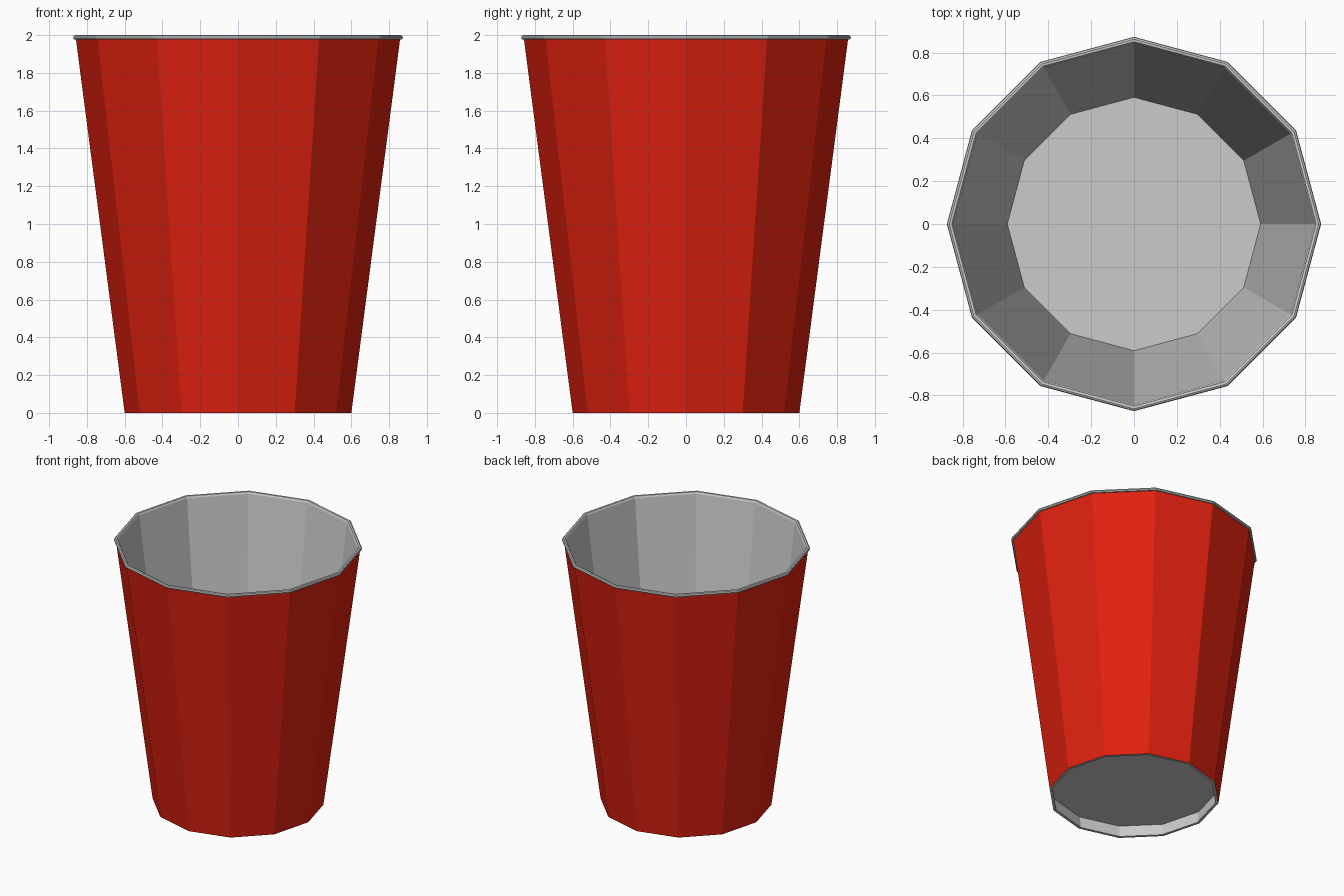
import bpy, bmesh, math

if "Cube" in bpy.data.objects:
    bpy.data.objects.remove(bpy.data.objects["Cube"])

SIDES = 12

def lathe(name, profile, color=None, closed=False, cap=False):
    """Spin an (r, z) profile into a flat-faced 12-sided part."""
    bm = bmesh.new()
    rings = [[bm.verts.new((r * math.cos(i * math.tau / SIDES),
                            r * math.sin(i * math.tau / SIDES), z))
              for i in range(SIDES)] for r, z in profile]
    pairs = list(zip(rings, rings[1:]))
    if closed:
        pairs.append((rings[-1], rings[0]))
    for a, b in pairs:
        for i in range(SIDES):
            j = (i + 1) % SIDES
            bm.faces.new((a[i], a[j], b[j], b[i]))
    if cap:
        bm.faces.new(rings[0])
    mesh = bpy.data.meshes.new(name)
    bm.to_mesh(mesh)
    bm.free()
    obj = bpy.data.objects.new(name, mesh)
    bpy.context.collection.objects.link(obj)
    if color:
        mat = bpy.data.materials.new(name + "_red")
        mat.diffuse_color = color
        mat.use_nodes = True
        mat.node_tree.nodes["Principled BSDF"].inputs["Base Color"].default_value = mat.diffuse_color
        mesh.materials.append(mat)
    return obj

# Red tapered outside wall
lathe("outer_wall", [(0.60, 0.0), (0.858, 1.978)], (0.75, 0.015, 0.005, 1))

# Grey rolled lip, inside wall and foot edge, running down inside to the foot
lathe("lip_and_liner", [(0.858, 1.978), (0.868, 1.978), (0.873, 1.986),
                        (0.870, 1.996), (0.862, 2.0), (0.850, 1.998),
                        (0.843, 1.985), (0.591, 0.09), (0.579, 0.0),
                        (0.60, 0.0)][::-1])

# Raised floor
lathe("floor", [(0.591, 0.09)], cap=True)
